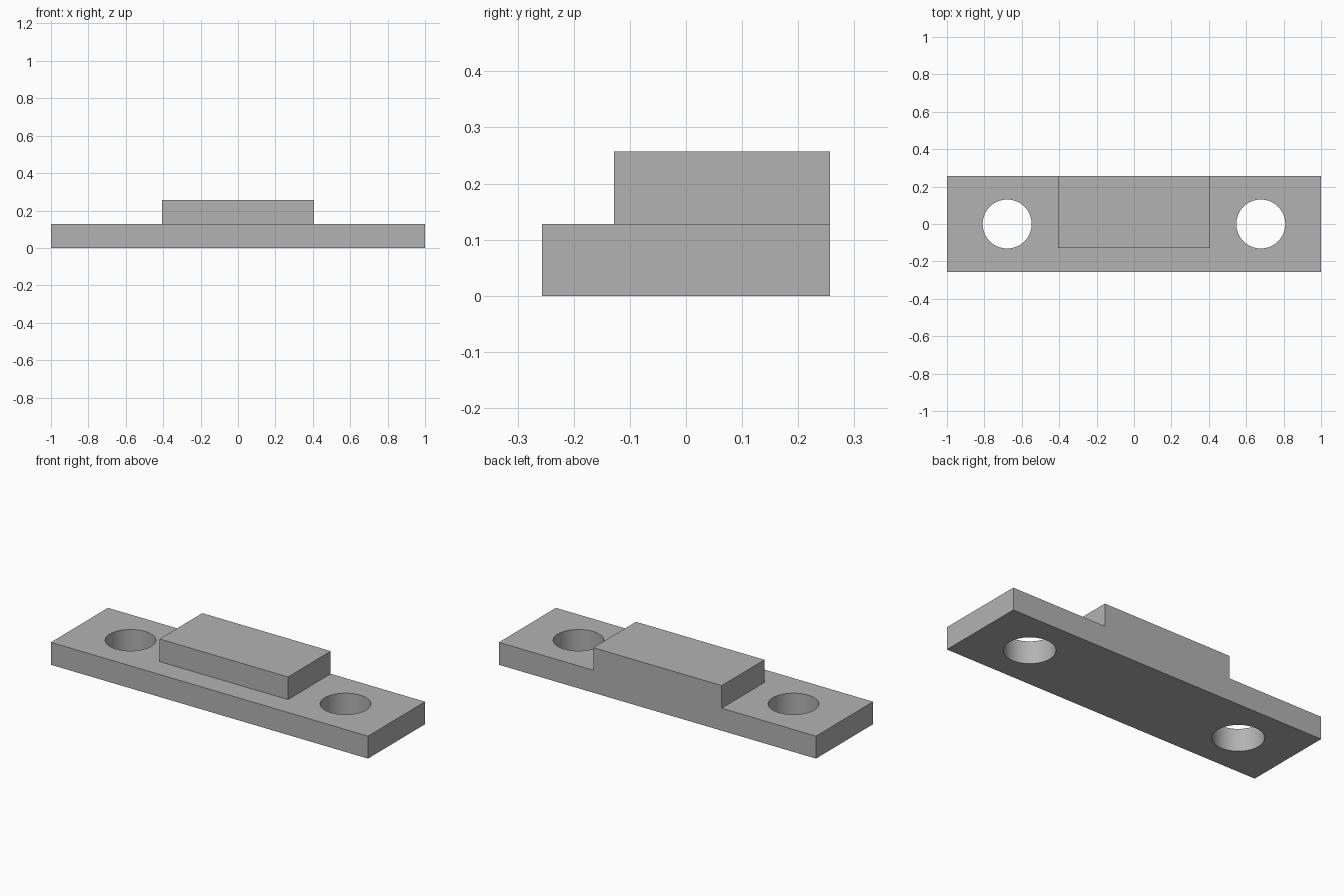
import bpy
import math

LENGTH, DEPTH, THICK = 2.0, 0.514, 0.128
PAD_WIDTH, PAD_DEPTH, PAD_TOP = 0.81, 0.385, 0.257
HOLE_X, HOLE_RADIUS = 0.678, 0.131

default = bpy.data.objects.get("Cube")
if default:
    bpy.data.objects.remove(default, do_unlink=True)

grey = bpy.data.materials.new("plain grey")
grey.use_nodes = True
colour = (0.45, 0.45, 0.45, 1)
grey.diffuse_color = colour
grey.node_tree.nodes["Principled BSDF"].inputs["Base Color"].default_value = colour


def box(name, size, centre):
    bpy.ops.mesh.primitive_cube_add(size=1, location=centre)
    obj = bpy.context.object
    obj.name = name
    obj.scale = size
    bpy.ops.object.transform_apply(location=True, rotation=False, scale=True)
    obj.data.materials.append(grey)
    return obj


def combine(target, tool, operation):
    """Apply a boolean and discard the tool object."""
    tool.hide_render = True
    bpy.context.view_layer.objects.active = target
    mod = target.modifiers.new(operation.lower(), 'BOOLEAN')
    mod.operation = operation
    mod.solver = 'EXACT'
    mod.object = tool
    bpy.ops.object.modifier_apply(modifier=mod.name)
    bpy.data.objects.remove(tool, do_unlink=True)


# Base plate with the raised pad flush to its back edge
plate = box("mounting_plate", (LENGTH, DEPTH, THICK), (0, 0, THICK / 2))
pad = box("raised_pad", (PAD_WIDTH, PAD_DEPTH, PAD_TOP),
          (0, (DEPTH - PAD_DEPTH) / 2, PAD_TOP / 2))
combine(plate, pad, 'UNION')

# Round through holes at both ends
for side in (-1, 1):
    bpy.ops.mesh.primitive_cylinder_add(
        vertices=64, radius=HOLE_RADIUS, depth=THICK * 4,
        location=(side * HOLE_X, 0, THICK / 2))
    cutter = bpy.context.object
    cutter.name = "hole_cutter"
    cutter.data.materials.append(grey)
    combine(plate, cutter, 'DIFFERENCE')

# Smooth hole walls, crisp plate edges
bpy.ops.object.select_all(action='DESELECT')
plate.select_set(True)
bpy.context.view_layer.objects.active = plate
bpy.ops.object.shade_smooth_by_angle(angle=math.radians(30))
